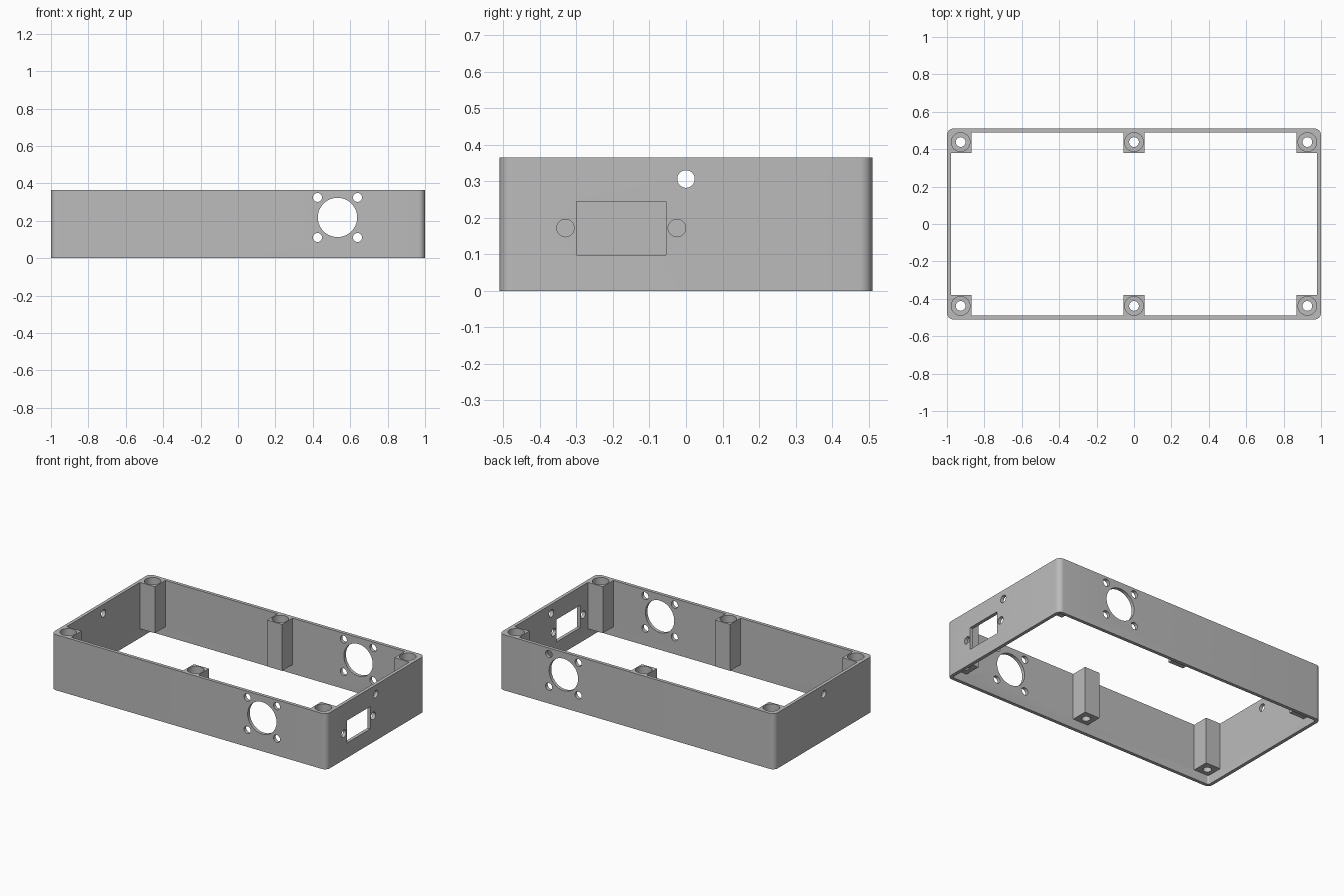
import bpy, bmesh, math
from mathutils import Matrix

if "Cube" in bpy.data.objects:
    bpy.data.objects.remove(bpy.data.objects["Cube"], do_unlink=True)

HX, HY, H, WALL = 1.0, 0.51, 0.365, 0.022
POST_BOTTOM = 0.06

grey = bpy.data.materials.new("plain grey")
grey.use_nodes = True
colour = (0.5, 0.5, 0.5, 1)
grey.diffuse_color = colour
grey.node_tree.nodes["Principled BSDF"].inputs["Base Color"].default_value = colour


def add_object(name, bm):
    bmesh.ops.recalc_face_normals(bm, faces=bm.faces)
    mesh = bpy.data.meshes.new(name)
    bm.to_mesh(mesh)
    bm.free()
    mesh.materials.append(grey)
    ob = bpy.data.objects.new(name, mesh)
    bpy.context.collection.objects.link(ob)
    return ob


def box(name, x0, x1, y0, y1, z0, z1):
    bm = bmesh.new()
    bmesh.ops.create_cube(bm, size=1)
    bmesh.ops.scale(bm, vec=(x1 - x0, y1 - y0, z1 - z0), verts=bm.verts)
    bmesh.ops.translate(bm, vec=((x0 + x1) / 2, (y0 + y1) / 2, (z0 + z1) / 2), verts=bm.verts)
    return add_object(name, bm)


def rounded_prism(name, hx, hy, z0, z1, r):
    bm = bmesh.new()
    ring = []
    for i, (sx, sy) in enumerate([(1, 1), (-1, 1), (-1, -1), (1, -1)]):
        for k in range(9):
            a = (i + k / 8) * math.pi / 2
            ring.append(bm.verts.new((sx * (hx - r) + r * math.cos(a),
                                      sy * (hy - r) + r * math.sin(a), z0)))
    face = bm.faces.new(ring)
    top = bmesh.ops.extrude_face_region(bm, geom=[face])["geom"]
    bmesh.ops.translate(bm, vec=(0, 0, z1 - z0),
                        verts=[v for v in top if isinstance(v, bmesh.types.BMVert)])
    return add_object(name, bm)


def cylinder(name, centre, r, depth, axis="Z", sides=32):
    bm = bmesh.new()
    bmesh.ops.create_cone(bm, cap_ends=True, segments=sides, radius1=r, radius2=r, depth=depth)
    if axis != "Z":
        turn = Matrix.Rotation(math.pi / 2, 3, "X" if axis == "Y" else "Y")
        bmesh.ops.rotate(bm, matrix=turn, verts=bm.verts)
    bmesh.ops.translate(bm, vec=centre, verts=bm.verts)
    return add_object(name, bm)


def combine(target, tool, operation):
    mod = target.modifiers.new(operation.lower(), "BOOLEAN")
    mod.operation, mod.solver, mod.object = operation, "EXACT", tool
    bpy.context.view_layer.objects.active = target
    bpy.ops.object.modifier_apply(modifier=mod.name)
    bpy.data.objects.remove(tool, do_unlink=True)


# Open frame with rounded corners
frame = rounded_prism("enclosure_frame", HX, HY, 0, H, 0.035)
combine(frame, rounded_prism("cavity", HX - WALL, HY - WALL, -0.1, H + 0.1, 0.013), "DIFFERENCE")

# Screw posts along both long walls, raised above the bottom edge
for sy in (-1, 1):
    ys = sorted((sy * 0.38, sy * (HY - 0.015)))
    for x0, x1 in ((-HX + 0.015, -0.87), (-0.055, 0.055), (0.87, HX - 0.015)):
        combine(frame, box("screw_post", x0, x1, *ys, POST_BOTTOM, H), "UNION")

# Screw holes with a wider pocket at the top
for sy in (-1, 1):
    for x in (-0.927, 0, 0.927):
        combine(frame, cylinder("screw_hole", (x, sy * 0.438, 0.2), 0.026, 0.6), "DIFFERENCE")
        combine(frame, cylinder("screw_pocket", (x, sy * 0.438, H), 0.05, 0.24), "DIFFERENCE")

# Round openings with four fixing holes, through front and back walls
combine(frame, cylinder("round_opening", (0.532, 0, 0.218), 0.105, 3, "Y", 64), "DIFFERENCE")
for dx in (-1, 1):
    for dz in (-1, 1):
        centre = (0.532 + dx * 0.107, 0, 0.218 + dz * 0.107)
        combine(frame, cylinder("fixing_hole", centre, 0.024, 3, "Y"), "DIFFERENCE")

# Connector opening and its two screw holes on the left wall
combine(frame, box("connector_opening", 0.9, 1.1, -0.3, -0.055, 0.098, 0.245), "DIFFERENCE")
for y in (-0.33, -0.025):
    combine(frame, cylinder("connector_hole", (1, y, 0.172), 0.024, 0.2, "X"), "DIFFERENCE")

# Cable hole through both end walls
combine(frame, cylinder("cable_hole", (0, 0, 0.306), 0.024, 3, "X"), "DIFFERENCE")

# Smooth curved walls, keep edges crisp
bpy.ops.object.select_all(action="DESELECT")
frame.select_set(True)
bpy.context.view_layer.objects.active = frame
bpy.ops.object.shade_smooth_by_angle(angle=math.radians(30))
